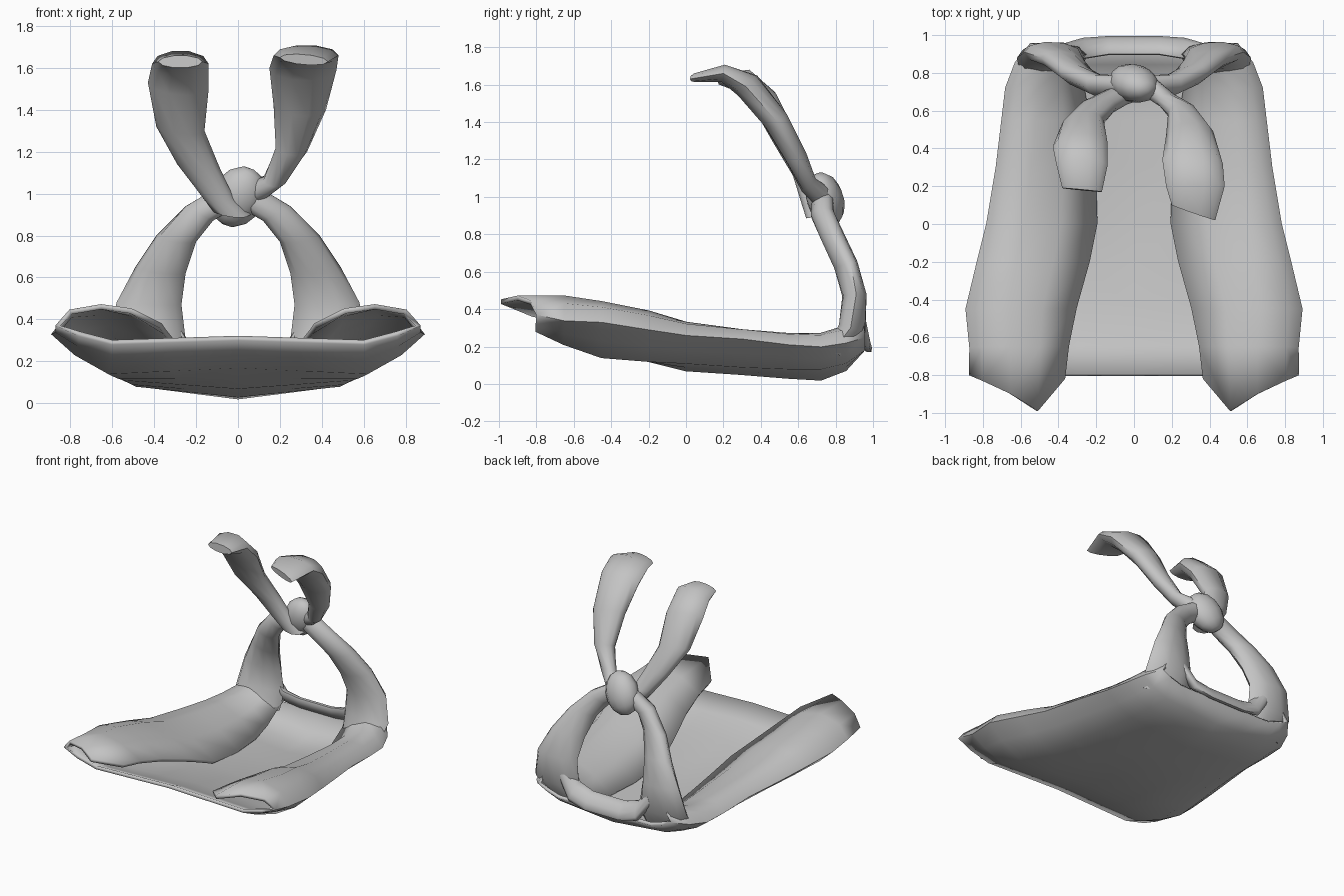
import bpy, bmesh, math
from mathutils import Vector

cube = bpy.data.objects.get("Cube")
if cube:
    bpy.data.objects.remove(cube)

GREY = (0.55, 0.55, 0.55, 1)
cloth = bpy.data.materials.new("grey cloth")
cloth.use_nodes = True
cloth.diffuse_color = GREY
cloth.node_tree.nodes["Principled BSDF"].inputs["Base Color"].default_value = GREY


def loft(name, rings, closed):
    """Skin a list of point rings; closed rings become capped tubes."""
    bm = bmesh.new()
    rows = [[bm.verts.new(p) for p in ring] for ring in rings]
    count = len(rows[0])
    for a, b in zip(rows, rows[1:]):
        for i in range(count if closed else count - 1):
            j = (i + 1) % count
            bm.faces.new((a[i], a[j], b[j], b[i]))
    if closed:
        bm.faces.new(rows[0])
        bm.faces.new(rows[-1])
    bmesh.ops.recalc_face_normals(bm, faces=bm.faces)
    mesh = bpy.data.meshes.new(name)
    bm.to_mesh(mesh)
    bm.free()
    return finish(name, mesh)


def finish(name, mesh):
    obj = bpy.data.objects.new(name, mesh)
    bpy.context.collection.objects.link(obj)
    mesh.materials.append(cloth)
    bpy.ops.object.select_all(action='DESELECT')
    obj.select_set(True)
    bpy.context.view_layer.objects.active = obj
    bpy.ops.object.shade_smooth_by_angle(angle=math.radians(60))
    return obj


def flat_tube(name, edges, sides=10):
    """Cloth tube from pairs of edge points and a thickness per station."""
    mids = [(Vector(a) + Vector(b)) / 2 for a, b, t in edges]
    rings = []
    for k, (a, b, thick) in enumerate(edges):
        half = (Vector(a) - Vector(b)) / 2
        along = mids[min(k + 1, len(mids) - 1)] - mids[max(k - 1, 0)]
        across = half.cross(along).normalized() * thick / 2
        angles = [math.tau * i / sides for i in range(sides)]
        rings.append([mids[k] + half * math.cos(s) + across * math.sin(s) for s in angles])
    return loft(name, rings, True)


# Body: back panel, rolled sides and folded front panels
# y, centre z, mid z, half width, side z, fold top z, fold edge x, fold edge z
stations = [
    (-.80, .31, .29, .86, .37, .46, .37, .37),
    (-.65, .24, .22, .86, .34, .46, .35, .34),
    (-.45, .18, .15, .88, .33, .43, .31, .29),
    (-.20, .13, .13, .82, .29, .38, .24, .21),
    (.00, .08, .12, .77, .26, .32, .20, .13),
    (.30, .06, .10, .72, .24, .28, .21, .09),
    (.55, .04, .09, .69, .21, .26, .24, .08),
    (.72, .03, .09, .67, .20, .26, .27, .10),
    (.85, .08, .12, .62, .22, .30, .27, .18),
    (.95, .19, .19, .54, .25, .33, .25, .26),
]
rings = []
for n, (y, zc, zm, w, zs, zt, xe, ze) in enumerate(stations):
    section = [(0, zc), (.35 * w, (zc + zm) / 2), (.7 * w, zm), (.88 * w, (zm + zs) / 2),
               (w, zs), (.93 * w, (zs + zt) / 2 + .02), (.76 * w, zt),
               ((.76 * w + xe) / 2, (zt + ze) / 2 + .025), (xe, ze)]
    shift = [0] * 5 + [-.03, -.1, -.19, -.02] if n == 0 else [0] * 9
    rings.append([(x, y + s, z) for (x, z), s in zip(section, shift)])
body = loft("cape_body", rings, False)
mirror = body.modifiers.new("mirror", 'MIRROR')
mirror.use_clip = True
solid = body.modifiers.new("thickness", 'SOLIDIFY')
solid.thickness = .025
solid.offset = 0

# Shoulder straps rising to the knot
for side, name in ((1, "left_shoulder_strap"), (-1, "right_shoulder_strap")):
    strap = [
        ((.26, .86, .17), (.60, .78, .17), .12),
        ((.25, .90, .30), (.62, .88, .30), .15),
        ((.27, .89, .47), (.58, .91, .48), .13),
        ((.25, .83, .62), (.49, .88, .65), .12),
        ((.20, .76, .77), (.39, .81, .80), .12),
        ((.12, .70, .87), (.25, .76, .94), .12),
        ((.02, .70, .93), (.08, .76, 1.04), .11),
    ]
    flat_tube(name, [((side * a[0], *a[1:]), (side * b[0], *b[1:]), t) for a, b, t in strap])

# Collar band around the back of the neck
collar = [((.32, .87, .42), (.38, .95, .34), .07),
          ((.25, .88, .31), (.28, .98, .20), .07),
          ((.13, .90, .28), (.14, .99, .17), .06)]
middle = [((0, .90, .28), (0, .99, .17), .06)]
flipped = [((-a[0], *a[1:]), (-b[0], *b[1:]), t) for a, b, t in reversed(collar)]
flat_tube("collar", collar + middle + flipped)

# Knot: a tilted wrap
bm = bmesh.new()
bmesh.ops.create_uvsphere(bm, u_segments=12, v_segments=7, radius=1)
mesh = bpy.data.meshes.new("knot")
bm.to_mesh(mesh)
bm.free()
knot = finish("knot", mesh)
knot.scale = (.125, .10, .155)
knot.rotation_euler = (math.radians(15), math.radians(30), 0)
knot.location = (0, .745, .985)

# Loose sleeve ends curling forward
flat_tube("right_sleeve_end", [
    ((.06, .69, .90), (-.13, .70, .93), .12),
    ((-.02, .66, .98), (-.19, .67, 1.01), .11),
    ((-.09, .62, 1.13), (-.29, .62, 1.14), .11),
    ((-.16, .55, 1.30), (-.39, .51, 1.32), .13),
    ((-.14, .43, 1.50), (-.43, .41, 1.53), .15),
    ((-.14, .31, 1.62), (-.41, .31, 1.62), .14),
    ((-.17, .17, 1.63), (-.38, .19, 1.63), .06)])
flat_tube("left_sleeve_end", [
    ((.05, .70, 1.04), (.10, .76, .96), .12),
    ((.12, .64, 1.06), (.23, .67, 1.07), .10),
    ((.18, .58, 1.22), (.33, .60, 1.20), .12),
    ((.17, .47, 1.42), (.42, .49, 1.40), .14),
    ((.15, .34, 1.60), (.47, .32, 1.59), .15),
    ((.17, .20, 1.66), (.48, .20, 1.66), .10),
    ((.20, .10, 1.65), (.43, .02, 1.63), .05)])
